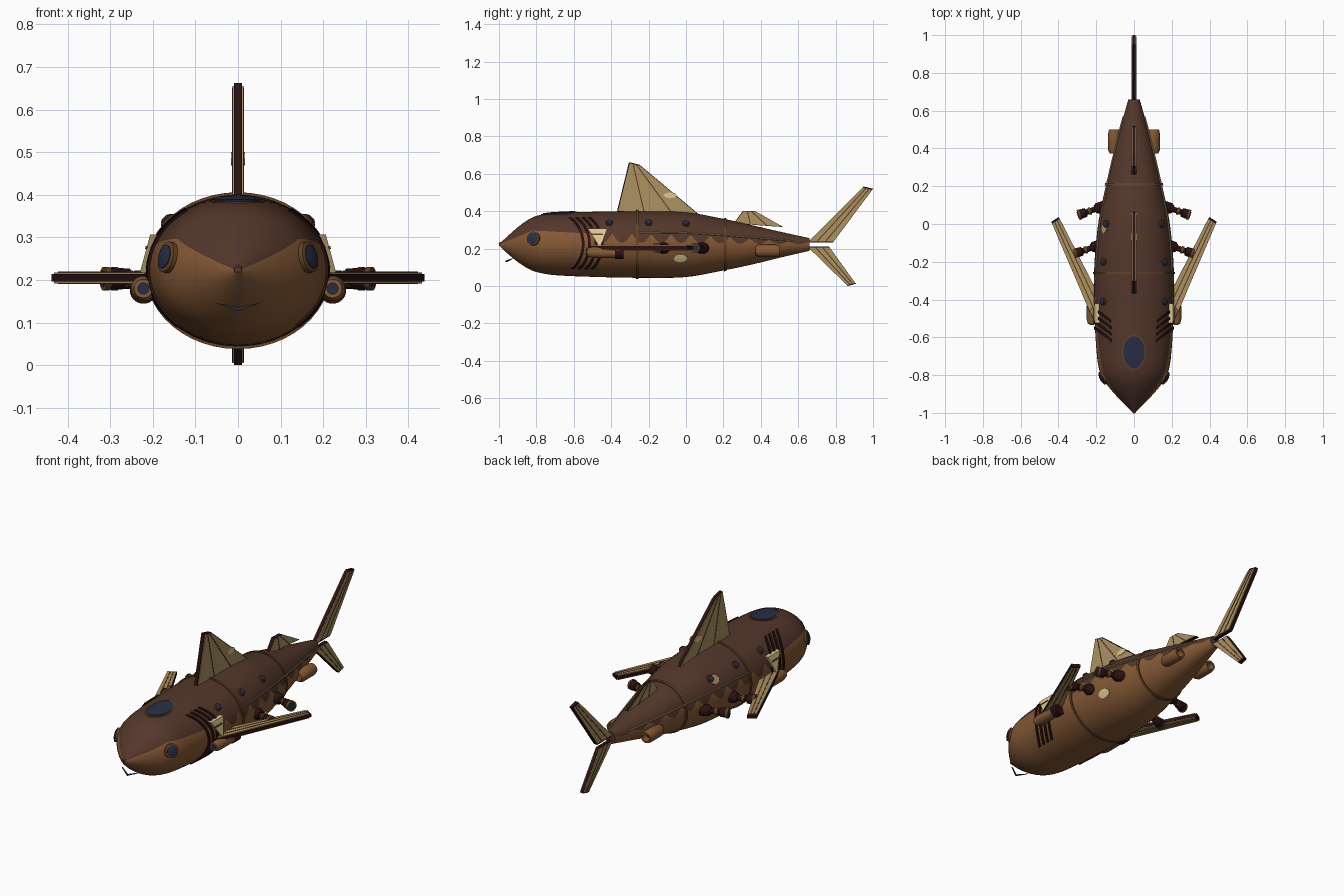
import bpy, bmesh, math
from mathutils import Vector

if "Cube" in bpy.data.objects:
    bpy.data.objects.remove(bpy.data.objects["Cube"])

def material(name, r, g, b):
    m = bpy.data.materials.new(name)
    m.diffuse_color = (r, g, b, 1)
    m.use_nodes = True
    m.node_tree.nodes["Principled BSDF"].inputs["Base Color"].default_value = m.diffuse_color
    return m

UPPER = material("dark_brown_hull", .088, .038, .024)
LOWER = material("copper_brown_hull", .235, .1, .036)
FIN = material("fin_tan", .413, .287, .127)
TRIM = material("dark_maroon_trim", .023, .0055, .0055)
BRASS = material("brass_brown", .125, .057, .02)
GLASS = material("navy_glass", .021, .027, .061)
CREAM = material("cream", .76, .58, .29)

# Hull stations: y, centre z, half height, half width
ST = [(-1, .22, .003, .003), (-.95, .22, .05, .055), (-.886, .222, .103, .115), (-.83, .224, .138, .158),
      (-.78, .225, .155, .182), (-.7, .224, .166, .196), (-.5, .223, .174, .209), (-.26, .222, .178, .212),
      (0, .221, .173, .19), (.21, .221, .136, .148), (.34, .22, .108, .117), (.5, .221, .07, .075),
      (.66, .222, .034, .03)]

def station(y):
    """Smoothly interpolated (centre z, half height, half width) at y."""
    y = min(max(y, -1), .66)
    i = max(k for k in range(len(ST) - 1) if ST[k][0] <= y)
    a, b = ST[i], ST[i + 1]
    p, n = ST[max(i - 1, 0)], ST[min(i + 2, len(ST) - 1)]
    h = b[0] - a[0]
    t = (y - a[0]) / h
    out = []
    for c in (1, 2, 3):
        m0 = (b[c] - p[c]) / (b[0] - p[0]) * h
        m1 = (n[c] - a[c]) / (n[0] - a[0]) * h
        out.append((2*t**3 - 3*t*t + 1)*a[c] + (t**3 - 2*t*t + t)*m0 + (3*t*t - 2*t**3)*b[c] + (t**3 - t*t)*m1)
    return out

def surf(y, ang, off=0.0, s=1):
    zc, hz, hx = station(y)
    return Vector((s * (hx + off) * math.cos(ang), y, zc + (hz + off) * math.sin(ang)))

def finish(bm, name, mats, smooth=0):
    bmesh.ops.recalc_face_normals(bm, faces=bm.faces[:])
    me = bpy.data.meshes.new(name)
    bm.to_mesh(me)
    bm.free()
    for m in mats:
        me.materials.append(m)
    ob = bpy.data.objects.new(name, me)
    bpy.context.collection.objects.link(ob)
    if smooth:
        bpy.context.view_layer.objects.active = ob
        ob.select_set(True)
        bpy.ops.object.shade_smooth_by_angle(angle=math.radians(smooth))
        ob.select_set(False)
    return ob

def loft(name, rings, mats, closed=True, caps=True, rule=None, smooth=35):
    bm = bmesh.new()
    vs = [[bm.verts.new(p) for p in r] for r in rings]
    n = len(vs[0])
    for a, b in zip(vs, vs[1:]):
        for i in range(n if closed else n - 1):
            f = bm.faces.new((a[i], a[(i + 1) % n], b[(i + 1) % n], b[i]))
            f.material_index = rule(i) if rule else 0
    if caps:
        bm.faces.new(vs[0])
        bm.faces.new(vs[-1])
    return finish(bm, name, mats, smooth)

def tube(name, steps, mat, n=20):
    """Round part along a line: steps are (point, radius)."""
    axis = (Vector(steps[-1][0]) - Vector(steps[0][0])).normalized()
    u = axis.orthogonal().normalized()
    v = axis.cross(u)
    rings = [[Vector(p) + (u * math.cos(k * math.tau / n) + v * math.sin(k * math.tau / n)) * r
              for k in range(n)] for p, r in steps]
    return loft(name, rings, [mat])

def prism(name, pts, place, t0, t1, mat):
    return loft(name, [[place(a, b, t) for a, b in pts] for t in (t0, t1)], [mat], smooth=0)

def strip(name, y0, width, a0, a1, off, mat, s=1, bow=0.0):
    """Raised strip wrapped round the hull."""
    rings = []
    for k in range(49):
        a = a0 + (a1 - a0) * k / 48
        y = y0 - bow * a * a
        rings.append([surf(y + d * width / 2, a, o, s) for d, o in ((-1, -.006), (-1, off), (1, off), (1, -.006))])
    loft(name, rings, [mat])

def patch(name, y0, a0, ry, ra, off, mat, s=1):
    """Oval plate that follows the hull."""
    rings = []
    for f, o in ((.03, off), (.35, off), (.7, off), (1, off), (1, -.003)):
        rings.append([surf(y0 + ry * f * math.sin(t * math.tau / 28), a0 + ra * f * math.cos(t * math.tau / 28), o, s)
                      for t in range(28)])
    loft(name, rings, [mat])

def lens(name, y, ang, r, s):
    """Porthole or eye: brass rim with glass dome along the hull normal."""
    p = surf(y, ang, 0, s)
    n = (surf(y, ang + .01, 0, s) - p).cross(surf(y + .01, ang, 0, s) - p).normalized()
    if n.x * s < 0:
        n = -n
    tube(name + "_rim", [(p - n * .015, r), (p + n * .007, r), (p + n * .01, r * .85)], BRASS)
    tube(name + "_glass", [(p, r * .75), (p + n * .012, r * .75), (p + n * .016, r * .4)], GLASS)

# Hull, with a vertex row on the scalloped colour border
def border(y):
    zc, hz, hx = station(y)
    if y < -.82:
        z = .222 + (y + 1) / .18 * .075
    elif y < -.5:
        z = .297 - (y + .82) / .32 * .017
    else:
        z = zc + .33 * hz - .28 * hz * abs(math.sin((y + .5) * math.pi / .105))
    return math.asin(max(-.6, min(.75, (z - zc) / hz)))

rings = []
for k in range(141):
    y = -1 + 1.66 * k / 140
    b = border(y)
    up = [b + (math.pi - 2 * b) * i / 24 for i in range(24)]
    low = [math.pi - b + (math.pi + 2 * b) * i / 28 for i in range(28)]
    rings.append([surf(y, a) for a in up + low])
loft("hull", rings, [UPPER, LOWER], rule=lambda i: 0 if i < 24 else 1)

# Hull bands, top window, nose stud and mouth
for i, y in enumerate((-.26, .21)):
    strip(f"hull_band_{i}", y, .012, 0, math.tau, .006, BRASS)
patch("top_window_rim", -.68, math.pi / 2, .094, .32, .003, BRASS)
patch("top_window", -.68, math.pi / 2, .085, .28, .006, GLASS)
tube("nose_stud", [((0, -1, .222), .009), ((0, -.96, .232), .014)], BRASS, 10)
prism("mouth", [(-.056, .147), (0, .136), (.056, .147), (.03, .138), (0, .128), (-.03, .138)],
      lambda a, b, t: (a, -.965 + abs(a) * .6 + t, b), 0, .008, GLASS)

# Fins: dark core, tan side panels, thin ribs
def fin(name, pts, place):
    pts = [Vector(p) for p in pts]
    c = sum(pts, Vector((0, 0))) / 4
    prism(name + "_core", pts, place, -.009, .009, TRIM)
    panel = [c + (p - c) * .955 for p in pts]
    for side in (-1, 1):
        prism(f"{name}_panel_{side}", panel, place, side * .008, side * .013, FIN)
        for t in (.33, .68):
            a, b = panel[0].lerp(panel[3], t), panel[1].lerp(panel[2], t)
            w = (b - a).orthogonal().normalized() * .003
            prism(f"{name}_rib_{side}", [a - w, b - w, b + w, a + w], place, side * .012, side * .0145, BRASS)

upright = lambda a, b, t: (t, a, b)
fin("main_dorsal_fin", [(-.37, .395), (-.305, .662), (-.248, .648), (.07, .382)], upright)
fin("rear_dorsal_fin", [(.255, .335), (.305, .402), (.37, .4), (.52, .315)], upright)
fin("upper_tail_fin", [(.65, .232), (.95, .532), (1, .52), (.785, .232)], upright)
fin("lower_tail_fin", [(.65, .21), (.865, 0), (.908, .012), (.765, .21)], upright)
patch_c = (-.085, .485)
for side in (-1, 1):
    prism("dorsal_fin_patch", [(patch_c[0] + .035 * math.cos(k * math.tau / 8), patch_c[1] + .016 * math.sin(k * math.tau / 8))
                               for k in range(8)], upright, side * .012, side * .016, CREAM)

# Mirrored side parts
for s, tag in ((1, "right"), (-1, "left")):
    fin(f"pectoral_fin_{tag}", [(.215, -.51), (.438, .012), (.398, .037), (.19, -.37)],
        lambda a, b, t: (s * a, b, .205 + t))
    lens(f"eye_{tag}", -.815, .2, .037, s)
    for i, y in enumerate((-.41, -.2, 0)):
        lens(f"porthole_{tag}_{i}", y, .7, .019, s)
    for i in range(4):
        strip(f"gill_{tag}_{i}", -.55 + .034 * i, .014, -.85, .95, .006, TRIM, s, .075)
    # Cream wedge plate with dark slot
    lean = lambda a, b, t: (s * (.232 - (b - .2) * .27 + t), a, b)
    prism(f"wedge_plate_{tag}", [(-.525, .307), (-.42, .307), (-.46, .205)], lean, -.02, .003, CREAM)
    prism(f"wedge_slot_{tag}", [(-.505, .273), (-.443, .273), (-.446, .28), (-.508, .28)], lean, 0, .006, BRASS)
    # Headlight pod
    x = .222 * s
    tube(f"headlight_pod_{tag}", [((x, -.53, .18), .022), ((x, -.5, .18), .03), ((x, -.37, .176), .027)], LOWER)
    tube(f"headlight_glass_{tag}", [((x, -.535, .18), .014), ((x, -.5, .18), .014)], GLASS)
    tube(f"pod_end_{tag}", [((x, -.38, .176), .032), ((x, -.335, .176), .032)], TRIM)
    # Side guns, angled slightly forward
    for i, (xa, ya) in enumerate(((.19, -.115), (.17, .09))):
        d = Vector((s * .95, -.32, 0)).normalized()
        p = Vector((s * xa, ya, .203))
        tube(f"gun_base_{tag}_{i}", [(p - d * .02, .03), (p + d * .025, .03), (p + d * .04, .02)], TRIM)
        tube(f"gun_barrel_{tag}_{i}", [(p, .015), (p + d * .085, .015), (p + d * .09, .024), (p + d * .125, .026)], TRIM)
        tube(f"gun_ring_{tag}_{i}", [(p + d * .062, .02), (p + d * .075, .02)], BRASS)
        tube(f"gun_muzzle_{tag}_{i}", [(p + d * .12, .028), (p + d * .133, .028)], BRASS)
        tube(f"gun_glass_{tag}_{i}", [(p + d * .13, .018), (p + d * .136, .018)], GLASS)
    # Rear thruster
    x = .104 * s
    tube(f"thruster_{tag}", [((x, .372, .188), .024), ((x, .39, .188), .033), ((x, .48, .188), .033), ((x, .5, .188), .029),
                             ((x, .5, .188), .021), ((x, .46, .188), .018)], LOWER)
    tube(f"thruster_core_{tag}", [((x, .44, .188), .019), ((x, .463, .188), .018)], TRIM)
    # Long side pipe
    rings = []
    for k in range(41):
        c = surf(-.25 + .82 * k / 40, .36, .005, s)
        rings.append([c + Vector((math.cos(t * math.tau / 8), 0, math.sin(t * math.tau / 8))) * .004 for t in range(8)])
    loft(f"side_pipe_{tag}", rings, [FIN])

# Repair patches
patch("belly_patch_right", -.03, -.42, .036, .13, .005, CREAM)
patch("shoulder_patch_left", -.02, .62, .03, .13, .005, FIN, -1)
